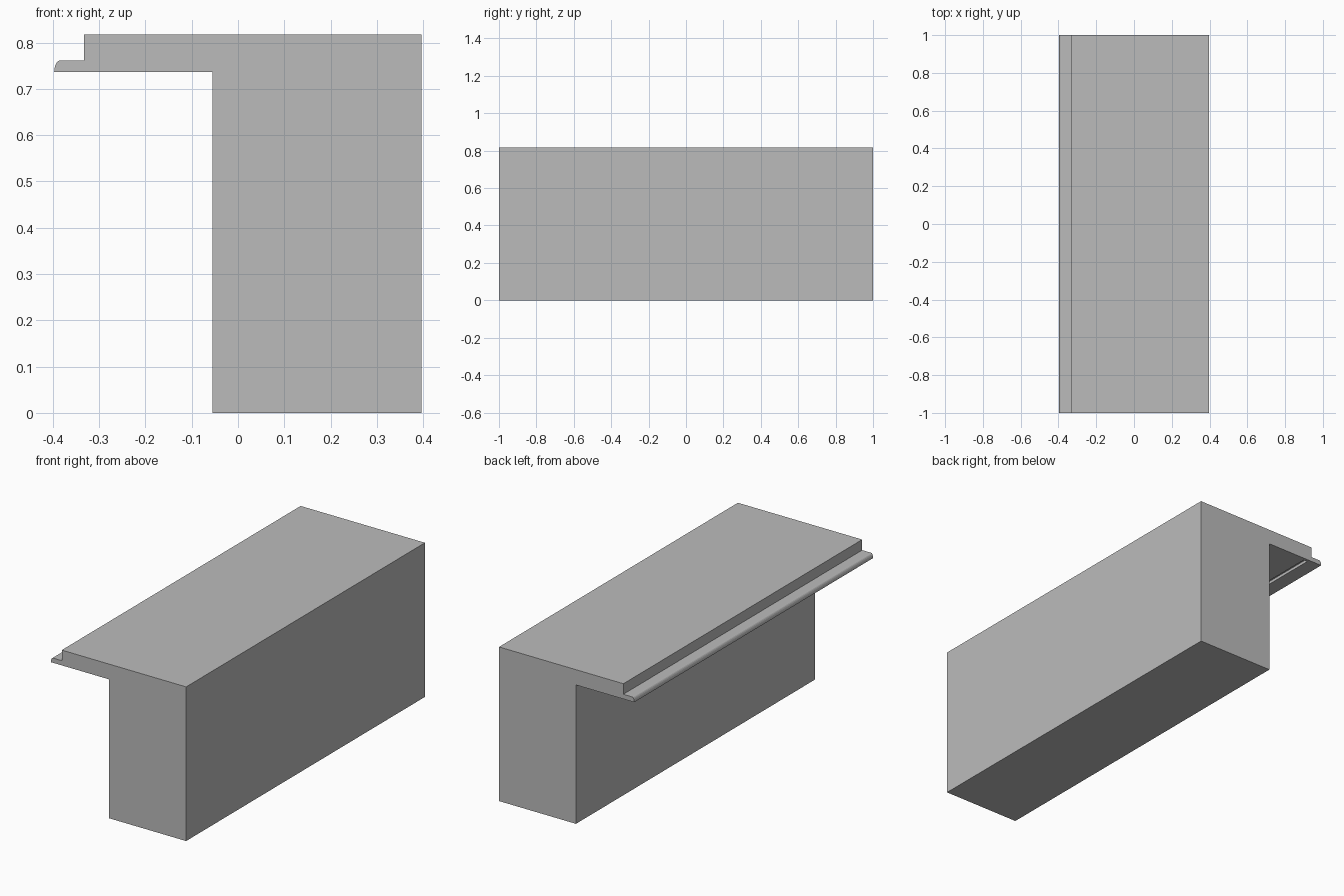
import bpy
import bmesh
import math

if "Cube" in bpy.data.objects:
    bpy.data.objects.remove(bpy.data.objects["Cube"])

LENGTH = 2.0

grey = bpy.data.materials.new("plain grey")
grey.diffuse_color = (0.5, 0.5, 0.5, 1.0)
grey.use_nodes = True
grey.node_tree.nodes["Principled BSDF"].inputs["Base Color"].default_value = grey.diffuse_color


def extrude_profile(name, points, length):
    """Extrude a closed x-z profile along y, centred on y = 0."""
    bm = bmesh.new()
    face = bm.faces.new([bm.verts.new((x, -length / 2, z)) for x, z in points])
    result = bmesh.ops.extrude_face_region(bm, geom=[face])
    verts = [g for g in result["geom"] if isinstance(g, bmesh.types.BMVert)]
    bmesh.ops.translate(bm, verts=verts, vec=(0, length, 0))
    bmesh.ops.recalc_face_normals(bm, faces=bm.faces)
    mesh = bpy.data.meshes.new(name)
    bm.to_mesh(mesh)
    bm.free()
    mesh.materials.append(grey)
    obj = bpy.data.objects.new(name, mesh)
    bpy.context.collection.objects.link(obj)
    return obj


# Rounded outer edge of the thin lip
nose = []
for i in range(6):
    a = math.radians(90 * i / 5)
    nose.append((-0.385 - 0.012 * math.cos(a), 0.736 + 0.025 * math.sin(a)))

# Wall with overhanging slab and stepped lip
profile = [(-0.055, 0), (0.396, 0), (0.396, 0.817), (-0.333, 0.817),
           (-0.333, 0.761)] + nose[::-1] + [(-0.055, 0.736)]
sill = extrude_profile("wall_with_sill", profile, LENGTH)

# Drip groove under the overhang, stopped just short of both ends
groove = extrude_profile(
    "drip_groove_cutter",
    [(-0.318, 0.72), (-0.295, 0.72), (-0.295, 0.751), (-0.318, 0.751)],
    LENGTH - 0.03)
groove.hide_render = True
groove.hide_set(True)

cut = sill.modifiers.new("drip_groove", "BOOLEAN")
cut.operation = "DIFFERENCE"
cut.solver = "EXACT"
cut.object = groove
